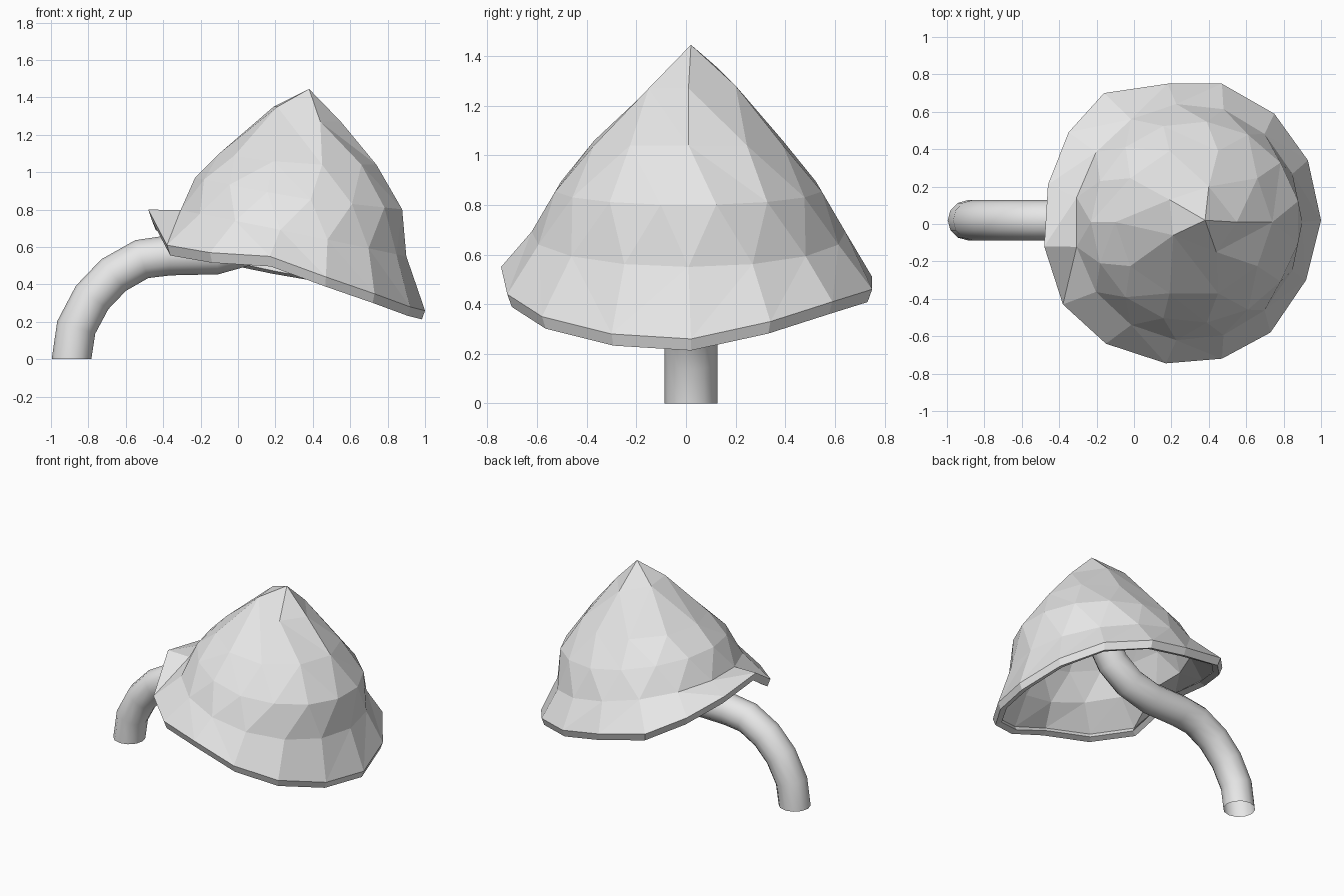
import bpy, bmesh, math
from mathutils import Vector

if "Cube" in bpy.data.objects:
    bpy.data.objects.remove(bpy.data.objects["Cube"], do_unlink=True)

grey = bpy.data.materials.new("plain light grey")
grey.use_nodes = True
grey.diffuse_color = (0.8, 0.8, 0.8, 1)
grey.node_tree.nodes["Principled BSDF"].inputs["Base Color"].default_value = (0.8, 0.8, 0.8, 1)

CENTRE = Vector((0.33, 0.01, 0))


def tilted_ring(bm, count, turn, left, right, half_y, mid_z):
    """Oval ring running between a left and a right (x, z) point."""
    cx, rx = (left[0] + right[0]) / 2, (right[0] - left[0]) / 2
    ring = []
    for i in range(count):
        a = 2 * math.pi * (i + turn) / count
        c = math.cos(a)
        end = right if c > 0 else left
        z = mid_z + (end[1] - mid_z) * abs(c)
        ring.append(bm.verts.new((cx + rx * c, half_y * math.sin(a) + 0.01, z)))
    return ring


def stitch(bm, upper, lower):
    """Fill the band between two rings with triangles, ordered by angle."""
    def angle(v):
        d = v.co - CENTRE
        return math.atan2(d.y, d.x) % (2 * math.pi)
    a, b = sorted(upper, key=angle), sorted(lower, key=angle)
    i = j = 0
    while i < len(a) or j < len(b):
        ang_a = angle(a[(i + 1) % len(a)]) + 2 * math.pi * ((i + 1) // len(a))
        ang_b = angle(b[(j + 1) % len(b)]) + 2 * math.pi * ((j + 1) // len(b))
        va, vb = a[i % len(a)], b[j % len(b)]
        if j >= len(b) or (i < len(a) and ang_a < ang_b):
            bm.faces.new((va, vb, a[(i + 1) % len(a)]))
            i += 1
        else:
            bm.faces.new((va, vb, b[(j + 1) % len(b)]))
            j += 1


# Faceted hollow cap: wavy flared rim, shoulder, dome, pointed tip
bm = bmesh.new()
rim_points = [
    (1.0, 0.02, 0.26), (0.93, 0.34, 0.33), (0.75, 0.59, 0.41), (0.47, 0.75, 0.46),
    (0.18, 0.75, 0.51), (-0.16, 0.70, 0.58), (-0.35, 0.49, 0.67), (-0.46, 0.21, 0.75),
    (-0.48, -0.12, 0.80), (-0.38, -0.43, 0.61), (-0.15, -0.64, 0.57), (0.17, -0.745, 0.55),
    (0.47, -0.72, 0.44), (0.73, -0.58, 0.35), (0.92, -0.30, 0.28)]
top_points = [(0.55, 0.01, 1.27), (0.40, 0.20, 1.28), (0.19, 0.13, 1.35),
              (0.21, -0.06, 1.35), (0.44, -0.15, 1.27)]
tip = bm.verts.new((0.38, 0.02, 1.445))
crown = [bm.verts.new(p) for p in top_points]
dome = tilted_ring(bm, 10, 0, (-0.10, 1.10), (0.74, 1.04), 0.40, 1.04)
wall = tilted_ring(bm, 15, 0.5, (-0.23, 0.97), (0.89, 0.80), 0.54, 0.86)
shoulder = tilted_ring(bm, 15, 0, (-0.32, 0.80), (0.90, 0.55), 0.635, 0.68)
rim = [bm.verts.new(p) for p in rim_points]
lip = [bm.verts.new(CENTRE + (Vector(p) - CENTRE) * 0.975 + Vector((0, 0, -0.04)))
       for p in rim_points]
for k in range(len(crown)):
    bm.faces.new((tip, crown[k], crown[(k + 1) % len(crown)]))
for upper, lower in ((crown, dome), (dome, wall), (wall, shoulder), (shoulder, rim)):
    stitch(bm, upper, lower)
for k in range(len(rim)):
    n = (k + 1) % len(rim)
    bm.faces.new((rim[k], lip[k], lip[n], rim[n]))
bmesh.ops.recalc_face_normals(bm, faces=bm.faces)
if tip.normal.z < 0 or sum(f.normal.z for f in tip.link_faces) < 0:
    bmesh.ops.reverse_faces(bm, faces=bm.faces)
mesh = bpy.data.meshes.new("cap")
bm.to_mesh(mesh)
bm.free()
cap = bpy.data.objects.new("cap", mesh)
bpy.context.collection.objects.link(cap)
mesh.materials.append(grey)
shell = cap.modifiers.new("shell", 'SOLIDIFY')
shell.thickness = 0.045
shell.offset = -1

# Bent open stem, curving up from the ground into the cap
path = [(-0.89, 0), (-0.865, 0.17), (-0.78, 0.33), (-0.665, 0.45), (-0.515, 0.535),
        (-0.37, 0.555), (-0.12, 0.56), (0.06, 0.61), (0.2, 0.71), (0.3, 0.87)]
curve = bpy.data.curves.new("stem", 'CURVE')
curve.dimensions = '3D'
curve.bevel_depth = 0.107
curve.bevel_resolution = 4
spline = curve.splines.new('POLY')
spline.points.add(len(path) - 1)
for point, (x, z) in zip(spline.points, path):
    point.co = (x, 0.02, z, 1)
stem = bpy.data.objects.new("stem", curve)
bpy.context.collection.objects.link(stem)
curve.materials.append(grey)
bpy.ops.object.select_all(action='DESELECT')
stem.select_set(True)
bpy.context.view_layer.objects.active = stem
bpy.ops.object.convert(target='MESH')
# Level the foot on the ground
for v in bpy.context.object.data.vertices:
    if v.co.z < 0.06:
        v.co.z = 0
bpy.ops.object.shade_smooth_by_angle(angle=math.radians(35))
